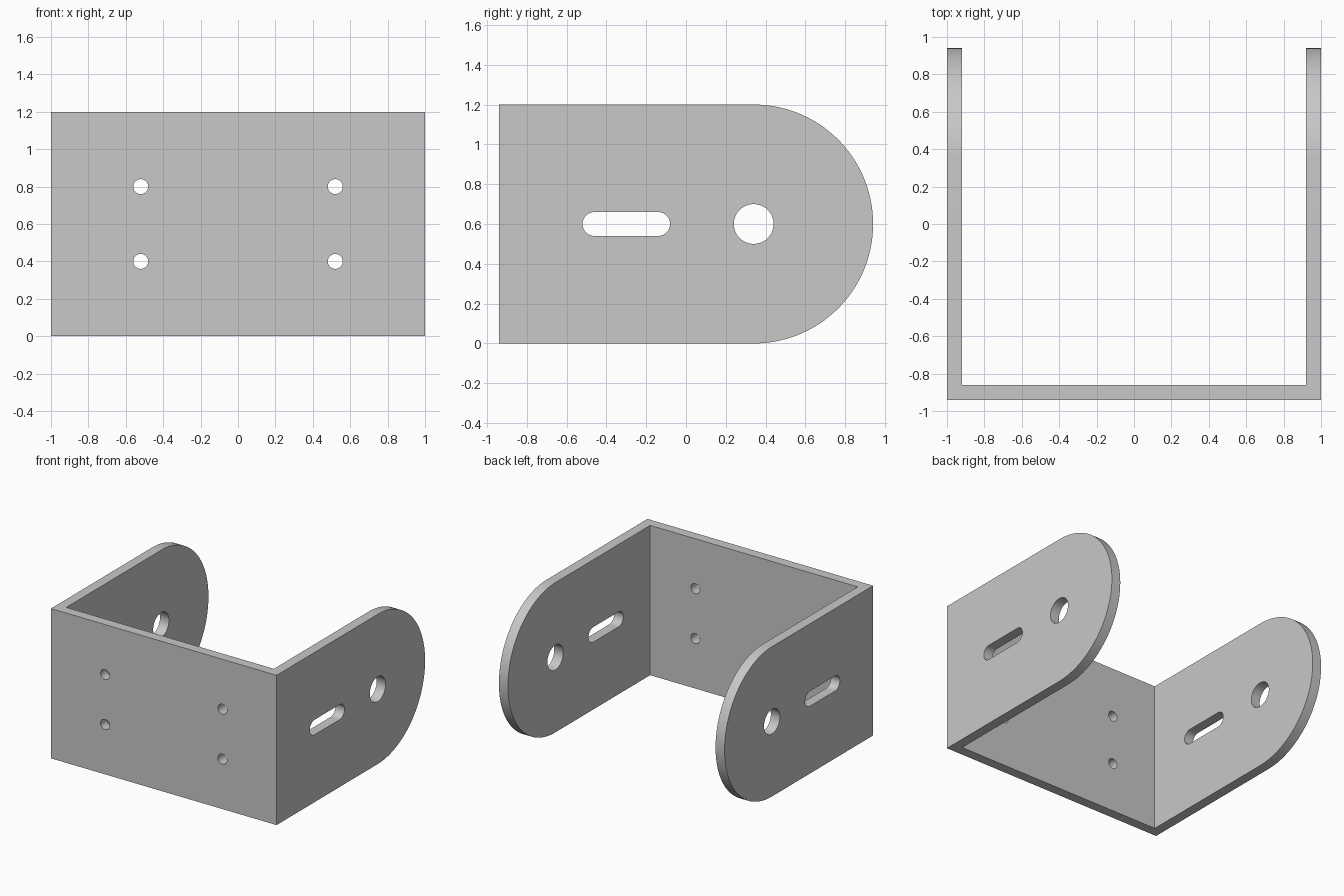
import bpy, bmesh
from math import sin, cos, pi
from mathutils import Vector

if "Cube" in bpy.data.objects:
    bpy.data.objects.remove(bpy.data.objects["Cube"], do_unlink=True)

WIDTH, HEIGHT, DEPTH, WALL = 2.0, 1.2, 1.88, 0.08
MID = HEIGHT / 2
FRONT = -DEPTH / 2
PIVOT_Y = DEPTH / 2 - MID

metal = bpy.data.materials.new("plain_grey_metal")
metal.use_nodes = True
grey = (0.58, 0.58, 0.58, 1)
metal.diffuse_color = grey
metal.node_tree.nodes["Principled BSDF"].inputs["Base Color"].default_value = grey


def arc(u, v, r, start, end, steps):
    """Points on an arc, angles in half turns."""
    angles = [pi * (start + (end - start) * i / steps) for i in range(steps + 1)]
    return [(u + r * cos(a), v + r * sin(a)) for a in angles]


def circle(u, v, r):
    return arc(u, v, r, 0, 2, 48)[:-1]


def prism(name, outline, place, sweep):
    """Extrude a 2D outline, placed in space by a function, along a vector."""
    bm = bmesh.new()
    face = bm.faces.new([bm.verts.new(place(u, v)) for u, v in outline])
    moved = bmesh.ops.extrude_face_region(bm, geom=[face])["geom"]
    verts = [g for g in moved if isinstance(g, bmesh.types.BMVert)]
    bmesh.ops.translate(bm, verts=verts, vec=Vector(sweep))
    bmesh.ops.recalc_face_normals(bm, faces=bm.faces)
    mesh = bpy.data.meshes.new(name)
    bm.to_mesh(mesh)
    bm.free()
    mesh.materials.append(metal)
    obj = bpy.data.objects.new(name, mesh)
    bpy.context.collection.objects.link(obj)
    return obj


def across(name, outline, half):
    """Prism running along x from a (y, z) outline."""
    return prism(name, outline, lambda y, z: (-half, y, z), (2 * half, 0, 0))


# Bracket body: side profile with a rounded back end
profile = [(FRONT, HEIGHT), (FRONT, 0)] + arc(PIVOT_Y, MID, MID, -0.5, 0.5, 64)
bracket = across("u_bracket", profile, WIDTH / 2)

# Space between the two side arms
inner = FRONT + WALL
gap = across("arm_gap_cutter", [(inner, -1), (2, -1), (2, 2), (inner, 2)],
             WIDTH / 2 - WALL)

# Pivot holes and slots through both arms
pivot = across("pivot_hole_cutter", circle(PIVOT_Y, MID, 0.1), 1.5)
slot_outline = arc(-0.14, MID, 0.06, -0.5, 0.5, 24) + arc(-0.46, MID, 0.06, 0.5, 1.5, 24)
slot = across("slot_cutter", slot_outline, 1.5)
cutters = [gap, pivot, slot]

# Four mounting holes through the front plate
for x in (-0.52, 0.52):
    for z in (0.4, 0.8):
        cutters.append(prism("mounting_hole_cutter", circle(x, z, 0.04),
                             lambda u, v: (u, FRONT - 0.1, v), (0, 0.3, 0)))

bpy.context.view_layer.objects.active = bracket
bracket.select_set(True)
for cutter in cutters:
    cutter.hide_render = True
    mod = bracket.modifiers.new("cut", "BOOLEAN")
    mod.operation = "DIFFERENCE"
    mod.solver = "EXACT"
    mod.object = cutter
    bpy.ops.object.modifier_apply(modifier=mod.name)
    bpy.data.objects.remove(cutter, do_unlink=True)

bpy.ops.object.shade_smooth_by_angle(angle=pi / 6)
